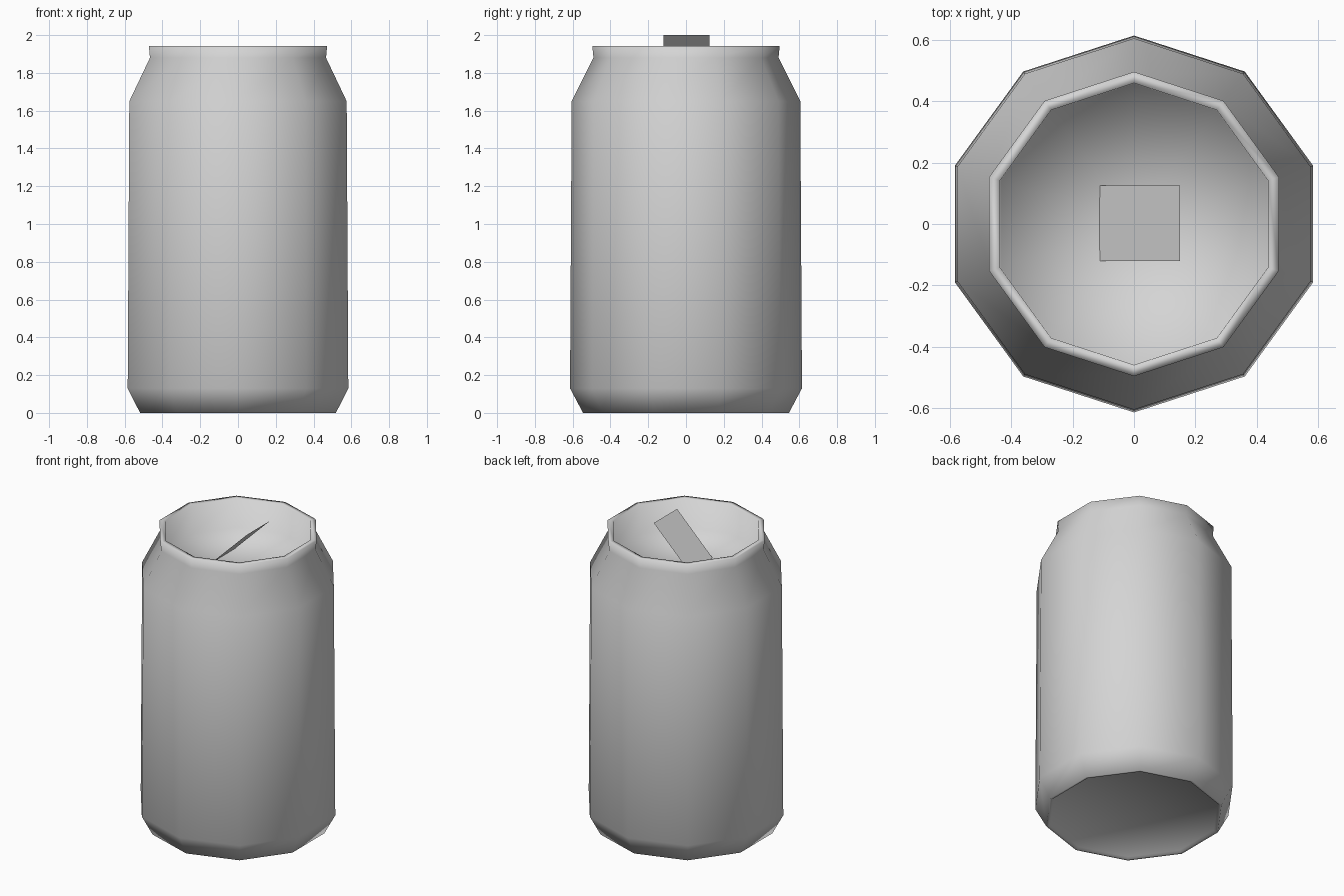
import bpy, bmesh, math

cube = bpy.data.objects.get("Cube")
if cube:
    bpy.data.objects.remove(cube, do_unlink=True)

SIDES = 10

metal = bpy.data.materials.new("grey metal")
metal.use_nodes = True
grey = (0.66, 0.66, 0.66, 1.0)
metal.diffuse_color = grey
metal.node_tree.nodes["Principled BSDF"].inputs["Base Color"].default_value = grey


def add_object(name, bm):
    """Turn a bmesh into a smooth grey object."""
    for face in bm.faces:
        face.smooth = True
    mesh = bpy.data.meshes.new(name)
    bm.to_mesh(mesh)
    bm.free()
    mesh.materials.append(metal)
    obj = bpy.data.objects.new(name, mesh)
    bpy.context.collection.objects.link(obj)
    return obj


def lathe(name, profile):
    """Spin (radius, height) points round z; zero radius closes an end."""
    bm = bmesh.new()
    rings = []
    for radius, z in profile:
        count = SIDES if radius > 0 else 1
        ring = []
        for i in range(count):
            a = math.pi / 2 + math.tau * i / SIDES
            ring.append(bm.verts.new((radius * math.cos(a), radius * math.sin(a), z)))
        rings.append(ring)
    for low, high in zip(rings, rings[1:]):
        for i in range(SIDES):
            j = (i + 1) % SIDES
            corners = [low[i % len(low)], low[j % len(low)],
                       high[j % len(high)], high[i % len(high)]]
            bm.faces.new(list(dict.fromkeys(corners)))
    bmesh.ops.recalc_face_normals(bm, faces=bm.faces)
    return add_object(name, bm)


# Can: shallow recessed base, body, shoulder, neck, rim and sunken lid
lathe("can_body", [
    (0, 0.012), (0.52, 0.012), (0.53, 0.0), (0.545, 0.0),
    (0.614, 0.13), (0.605, 1.65), (0.490, 1.88),
    (0.496, 1.943), (0.459, 1.943), (0.457, 1.75), (0, 1.74),
])

# Pull tab: a thin tilted sheet rising from the lid
bm = bmesh.new()
corners = [(-0.12, -0.12, 1.735), (0.15, -0.12, 2.0),
           (0.15, 0.125, 2.0), (-0.12, 0.125, 1.735)]
bm.faces.new([bm.verts.new(c) for c in corners])
add_object("pull_tab", bm)
